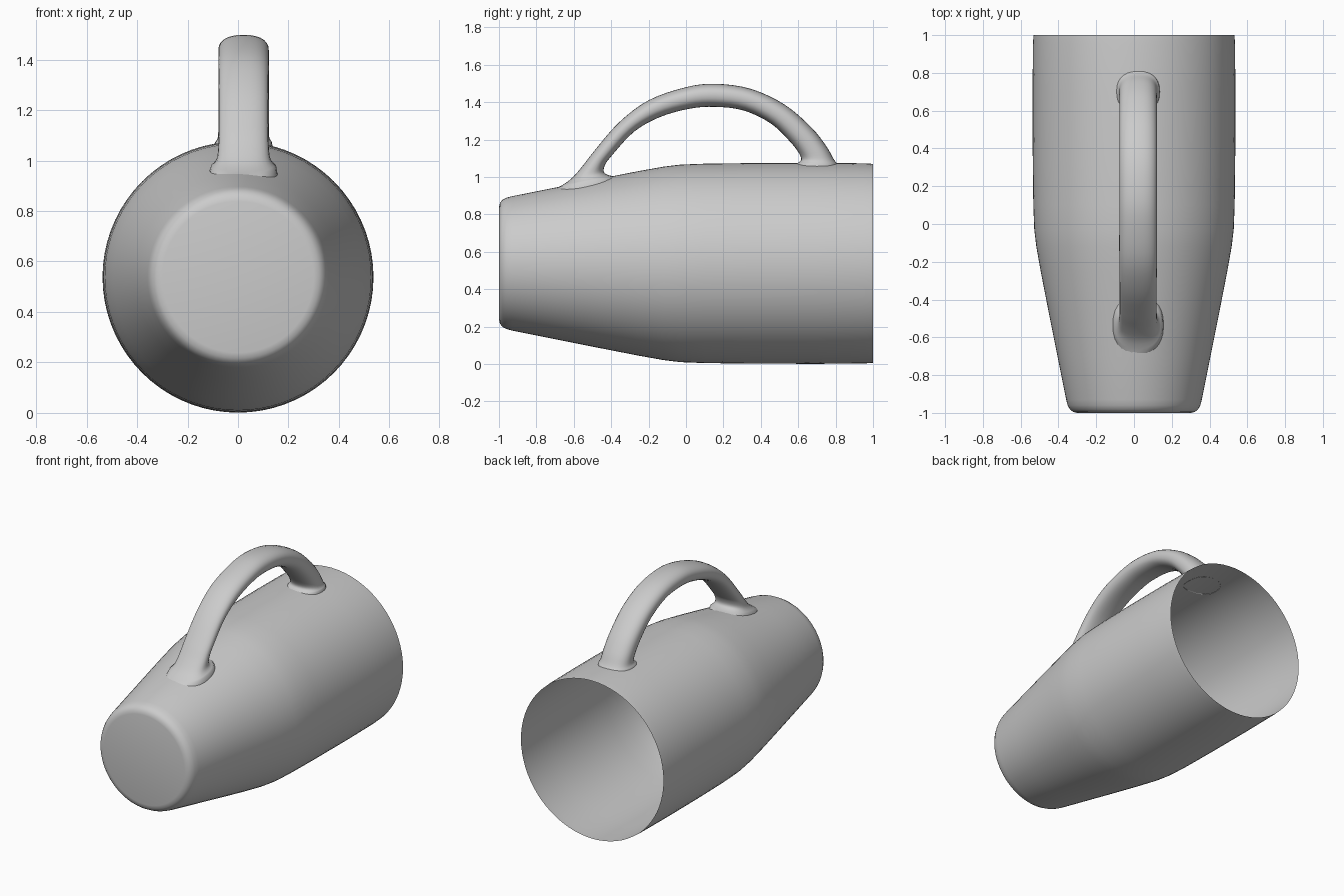
import bpy, bmesh, math

if "Cube" in bpy.data.objects:
    bpy.data.objects.remove(bpy.data.objects["Cube"], do_unlink=True)

AXIS_Z = 0.538

glaze = bpy.data.materials.new("grey glaze")
glaze.use_nodes = True
GREY = (0.6, 0.6, 0.6, 1)
glaze.diffuse_color = GREY
glaze.node_tree.nodes["Principled BSDF"].inputs["Base Color"].default_value = GREY

# Cup wall: (y, radius) from the base rim to the open mouth
WALL = [(-1, 0.30), (-0.995, 0.322), (-0.982, 0.339), (-0.96, 0.351), (-0.93, 0.359),
        (-0.7, 0.405), (-0.45, 0.455), (-0.25, 0.494), (-0.12, 0.517), (-0.03, 0.528),
        (0.1, 0.533), (0.35, 0.536), (0.7, 0.537), (0.95, 0.535), (1, 0.532)]


def wall_radius(y):
    for (y0, r0), (y1, r1) in zip(WALL, WALL[1:]):
        if y <= y1:
            return r0 + (r1 - r0) * (y - y0) / (y1 - y0)
    return WALL[-1][1]


def bridge(bm, rings):
    for a, b in zip(rings, rings[1:]):
        n = len(a)
        for i in range(n):
            j = (i + 1) % n
            bm.faces.new((a[i], a[j], b[j], b[i]))


def finish(bm, name, flip=False):
    if flip:
        bmesh.ops.reverse_faces(bm, faces=bm.faces[:])
    mesh = bpy.data.meshes.new(name)
    bm.to_mesh(mesh)
    bm.free()
    mesh.materials.append(glaze)
    obj = bpy.data.objects.new(name, mesh)
    bpy.context.collection.objects.link(obj)
    bpy.ops.object.select_all(action='DESELECT')
    obj.select_set(True)
    bpy.context.view_layer.objects.active = obj
    bpy.ops.object.shade_smooth_by_angle(angle=math.radians(50))
    return obj


# Cup body: one thin lathed shell, closed at the base and open at the mouth
bm = bmesh.new()
SIDES = 72
rings = []
for y, r in WALL:
    angles = [math.tau * i / SIDES for i in range(SIDES)]
    rings.append([bm.verts.new((r * math.cos(a), y, AXIS_Z + r * math.sin(a))) for a in angles])
bridge(bm, rings)
centre = bm.verts.new((0, -0.994, AXIS_Z))
for i in range(SIDES):
    bm.faces.new((centre, rings[0][(i + 1) % SIDES], rings[0][i]))
finish(bm, "cup_body", flip=True)

# Handle stations: outer y, z, inner y, z, half width
STATIONS = [
    (-0.69, 0.94, -0.38, 1.0, 0.135), (-0.62, 0.985, -0.435, 1.02, 0.108),
    (-0.56, 1.05, -0.435, 1.06, 0.1), (-0.49, 1.14, -0.40, 1.11, 0.098),
    (-0.36, 1.29, -0.28, 1.24, 0.098), (-0.2, 1.41, -0.14, 1.32, 0.1),
    (0, 1.48, 0.02, 1.365, 0.1), (0.16, 1.498, 0.155, 1.375, 0.1),
    (0.35, 1.47, 0.31, 1.355, 0.1), (0.53, 1.385, 0.455, 1.285, 0.1),
    (0.67, 1.265, 0.555, 1.19, 0.1), (0.75, 1.165, 0.605, 1.125, 0.1),
    (0.79, 1.095, 0.615, 1.09, 0.102), (0.81, 1.07, 0.59, 1.07, 0.115)]


def smooth_stations(points, steps):
    out = []
    last = len(points) - 1
    for i in range(last):
        p0, p1, p2, p3 = (points[max(0, min(last, i + k))] for k in (-1, 0, 1, 2))
        for s in range(steps):
            t = s / steps
            out.append([0.5 * (2 * b + (c - a) * t + (2 * a - 5 * b + 4 * c - d) * t * t
                               + (3 * b - a - 3 * c + d) * t ** 3)
                        for a, b, c, d in zip(p0, p1, p2, p3)])
    return out + [list(points[-1])]


def rounded(v):
    return math.copysign(abs(v) ** 0.85, v)


# Handle: swept rounded section whose ends flare onto the cup wall
bm = bmesh.new()
HANDLE_X = 0.022
stations = smooth_stations(STATIONS, 4)
rings = []
for k, (yo, zo, yi, zi, half) in enumerate(stations):
    ring = []
    for i in range(28):
        a = math.tau * i / 28
        c, s = rounded(math.cos(a)), rounded(math.sin(a))
        x = HANDLE_X + half * s
        y = (yo + yi) / 2 + c * (yo - yi) / 2
        z = (zo + zi) / 2 + c * (zo - zi) / 2
        surface = AXIS_Z + math.sqrt(wall_radius(y) ** 2 - x * x)
        if k in (0, len(stations) - 1):
            z = surface - 0.002
        elif z < 1.12:
            z = max(z, surface + 0.001)
        ring.append(bm.verts.new((x, y, z)))
    rings.append(ring)
bridge(bm, rings)
bmesh.ops.recalc_face_normals(bm, faces=bm.faces[:])
# Outward check at the crown of the arch
bm.faces.ensure_lookup_table()
crown = max(bm.faces, key=lambda f: f.calc_center_median().z)
finish(bm, "handle", flip=crown.normal.z < 0)
